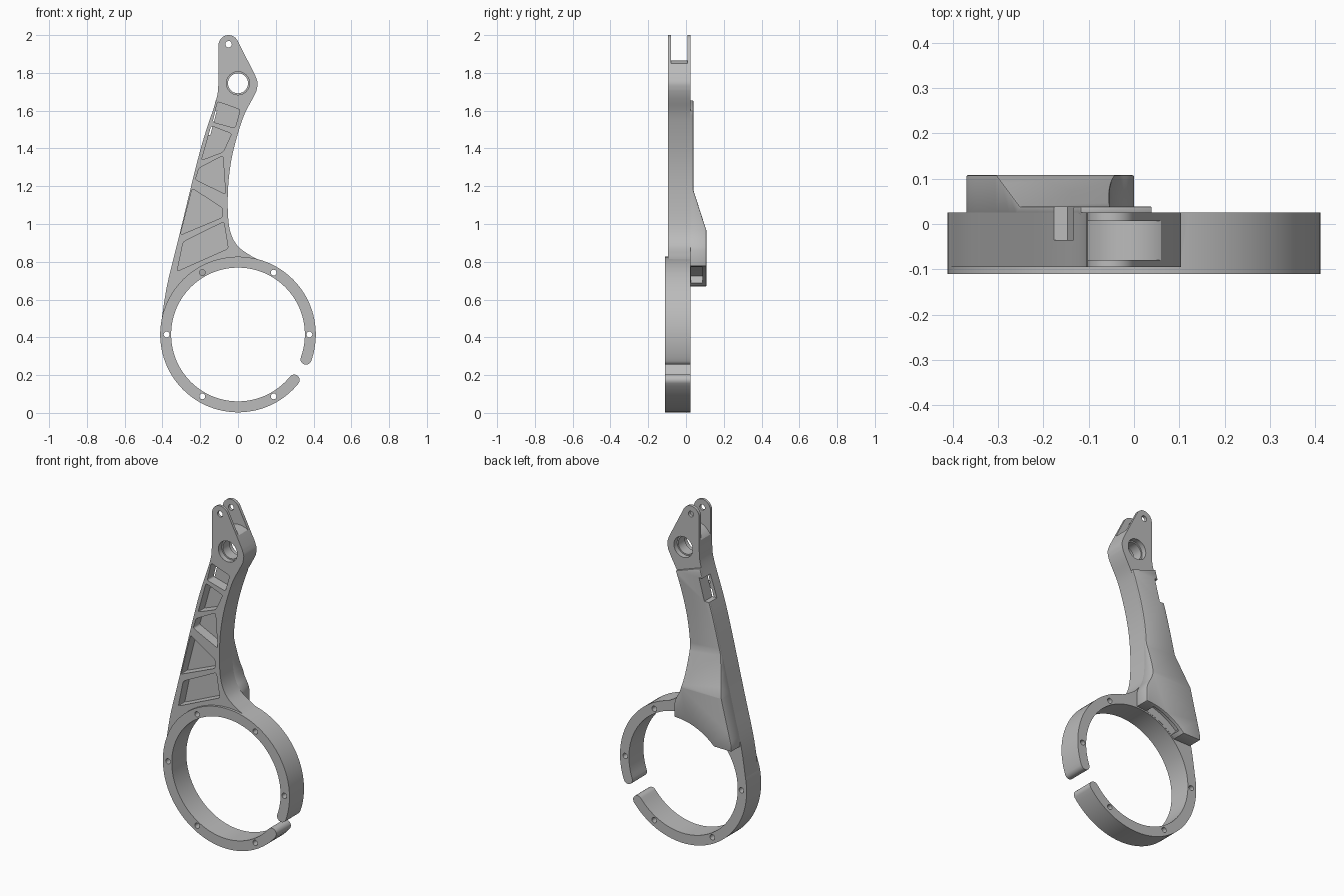
import bpy, bmesh, math
from mathutils import Vector

if "Cube" in bpy.data.objects:
    bpy.data.objects.remove(bpy.data.objects["Cube"], do_unlink=True)

grey = bpy.data.materials.new("plain_grey")
grey.use_nodes = True
grey.diffuse_color = (0.5, 0.5, 0.5, 1)
grey.node_tree.nodes["Principled BSDF"].inputs["Base Color"].default_value = (0.5, 0.5, 0.5, 1)

RING = (0, 0.415)
PIVOT = (0, 1.745)
FRONT, BACK = -0.095, 0.025


def arc(center, r, a0, a1, n=24):
    return [(center[0] + r * math.cos(math.radians(a0 + (a1 - a0) * i / n)),
             center[1] + r * math.sin(math.radians(a0 + (a1 - a0) * i / n))) for i in range(n + 1)]


def spline(pts, n=8):
    """Smooth curve through the points."""
    p = [Vector(q) for q in pts]
    p = [2 * p[0] - p[1]] + p + [2 * p[-1] - p[-2]]
    out = []
    for a, b, c, d in zip(p, p[1:], p[2:], p[3:]):
        for i in range(n):
            t = i / n
            out.append(tuple(0.5 * (2 * b + (c - a) * t + (2 * a - 5 * b + 4 * c - d) * t ** 2
                                    + (3 * b - a - 3 * c + d) * t ** 3)))
    return out + [tuple(pts[-1])]


def rounded(pts, r=0.012, n=4):
    """Polygon with softened corners."""
    out = []
    for i, q in enumerate(pts):
        b = Vector(q)
        a = b + (Vector(pts[i - 1]) - b).normalized() * r
        c = b + (Vector(pts[(i + 1) % len(pts)]) - b).normalized() * r
        for k in range(n + 1):
            t = k / n
            out.append(tuple(a * (1 - t) ** 2 + b * 2 * t * (1 - t) + c * t * t))
    return out


def prism(name, pts, lo, hi, axis="y"):
    """Extrude an outline: (x, z) along y, or (y, z) along x."""
    bm = bmesh.new()
    place = (lambda u, w: (u, lo, w)) if axis == "y" else (lambda u, w: (lo, u, w))
    face = bm.faces.new([bm.verts.new(place(*p)) for p in pts])
    new = bmesh.ops.extrude_face_region(bm, geom=[face])["geom"]
    step = Vector((0, hi - lo, 0)) if axis == "y" else Vector((hi - lo, 0, 0))
    bmesh.ops.translate(bm, vec=step, verts=[v for v in new if isinstance(v, bmesh.types.BMVert)])
    bmesh.ops.recalc_face_normals(bm, faces=bm.faces)
    mesh = bpy.data.meshes.new(name)
    bm.to_mesh(mesh)
    bm.free()
    mesh.materials.append(grey)
    obj = bpy.data.objects.new(name, mesh)
    bpy.context.collection.objects.link(obj)
    return obj


def disc(name, center, r, lo, hi, n=32):
    return prism(name, arc(center, r, 0, 360, n)[:-1], lo, hi)


def bake(obj):
    bpy.context.view_layer.update()
    graph = bpy.context.evaluated_depsgraph_get()
    mesh = bpy.data.meshes.new_from_object(obj.evaluated_get(graph))
    obj.modifiers.clear()
    obj.data = mesh


def combine(obj, tools, operation="DIFFERENCE"):
    for tool in tools:
        mod = obj.modifiers.new("combine", "BOOLEAN")
        mod.operation, mod.solver, mod.object = operation, "EXACT", tool
        bake(obj)
        bpy.data.objects.remove(tool, do_unlink=True)


def finish(obj):
    obj.data.shade_smooth()
    obj.data.set_sharp_from_angle(angle=math.radians(30))


# open ring with rounded ends
R_OUT, R_IN = 0.412, 0.354
mid, cap = (R_OUT + R_IN) / 2, (R_OUT - R_IN) / 2
START, END = -20, 321
end_a, end_b = arc(RING, mid, START, END, 1)
ring_outline = (arc(RING, R_OUT, START, END, 110)
                + arc(end_b, cap, END, END + 180, 10)[1:-1]
                + arc(RING, R_IN, END, START, 110)
                + arc(end_a, cap, START + 180, START + 360, 10)[1:-1])
ring = prism("ring", ring_outline, -0.11, BACK)

# arm blade with forked tip
left_edge = spline([(-0.408, 0.47), (-0.375, 0.677), (-0.317, 0.915), (-0.2, 1.39),
                    (-0.116, 1.656), (-0.103, 1.75)])
right_edge = spline([(0.078, 1.665), (0.026, 1.56), (-0.03, 1.365), (-0.053, 1.18),
                     (-0.048, 0.995), (-0.01, 0.894), (0.063, 0.835), (0.13, 0.8)])
arm_outline = (left_edge
               + arc((-0.05, 1.947), 0.053, 180, 28, 16)
               + spline([(0.092, 1.785), (0.104, 1.745), (0.098, 1.705)], 4)
               + right_edge
               + arc(RING, 0.38, 71, 172, 40))
arm = prism("arm", arm_outline, FRONT, BACK)
combine(arm, [ring], "UNION")

# fork slot, leaving a round floor about the pivot
slot = prism("slot", arc(PIVOT, 0.12, 25, 155, 28) + [(-0.2, 1.8), (-0.2, 2.1), (0.2, 2.1), (0.2, 1.8)],
             -0.08, 0.007)
cutters = [slot,
           disc("pivot_bore", PIVOT, 0.053, -0.2, 0.2, 48),
           disc("pivot_seat_front", PIVOT, 0.061, -0.2, FRONT + 0.03, 48),
           disc("pivot_seat_back", PIVOT, 0.061, BACK - 0.03, 0.2, 48),
           disc("tip_hole", (-0.05, 1.952), 0.017, -0.2, 0.2)]

# screw holes around the ring
for x, z in arc(RING, 0.378, 0, 300, 5):
    cutters.append(disc("screw_hole", (x, z), 0.0155, -0.2, 0.2, 20))

# lightening pockets in the front
pockets = [
    [(-0.108, 1.648), (0.012, 1.605), (-0.016, 1.508), (-0.134, 1.54)],
    [(-0.142, 1.52), (-0.034, 1.478), (-0.078, 1.382), (-0.193, 1.338)],
    [(-0.08, 1.362), (-0.066, 1.158), (-0.225, 1.235), (-0.207, 1.295)],
    [(-0.242, 1.188), (-0.083, 1.085), (-0.083, 1.035), (-0.305, 0.942)],
    [(-0.075, 1.012), (-0.052, 0.87), (-0.322, 0.75), (-0.29, 0.905)],
]
for p in pockets:
    cutters.append(prism("pocket", rounded(p), -0.2, FRONT + 0.06))

# side notch near the top
notch = [(-0.25, 1.6), (-0.112, 1.6), (-0.147, 1.47), (-0.25, 1.47)]
cutters.append(prism("notch", notch, -0.035, 0.2))
combine(arm, cutters)
finish(arm)

# back cover following the arm, ending on an arc over the ring
left_part = [p for p in left_edge if 0.69 < p[1] < 1.645]
right_part = [p for p in right_edge if 0.9 < p[1] < 1.59]
cover_outline = ([(-0.37, 0.67)] + left_part + [(-0.118, 1.655), (0.04, 1.6)] + right_part
                 + [(-0.005, 0.88), (0.0, 0.86)] + arc(RING, 0.362, 90, 135, 20))
cover = prism("back_cover", cover_outline, 0.02, 0.2)
side = [(0.0, 0.5), (0.108, 0.5), (0.108, 0.965), (0.039, 1.18), (0.039, 1.8), (0.0, 1.8)]
combine(cover, [prism("side_profile", side, -0.6, 0.6, "x")], "INTERSECT")
bevel = cover.modifiers.new("soft_edges", "BEVEL")
bevel.width, bevel.segments = 0.006, 2
bevel.limit_method, bevel.angle_limit = "ANGLE", math.radians(60)
bake(cover)

# hollow under the cover, open towards the ring
hollow = prism("hollow", arc(RING, 0.41, 100, 131, 16) + arc(RING, 0.3, 131, 100, 16), 0.026, 0.088)
combine(cover, [hollow, prism("cover_notch", notch, -0.035, 0.2)])
finish(cover)
